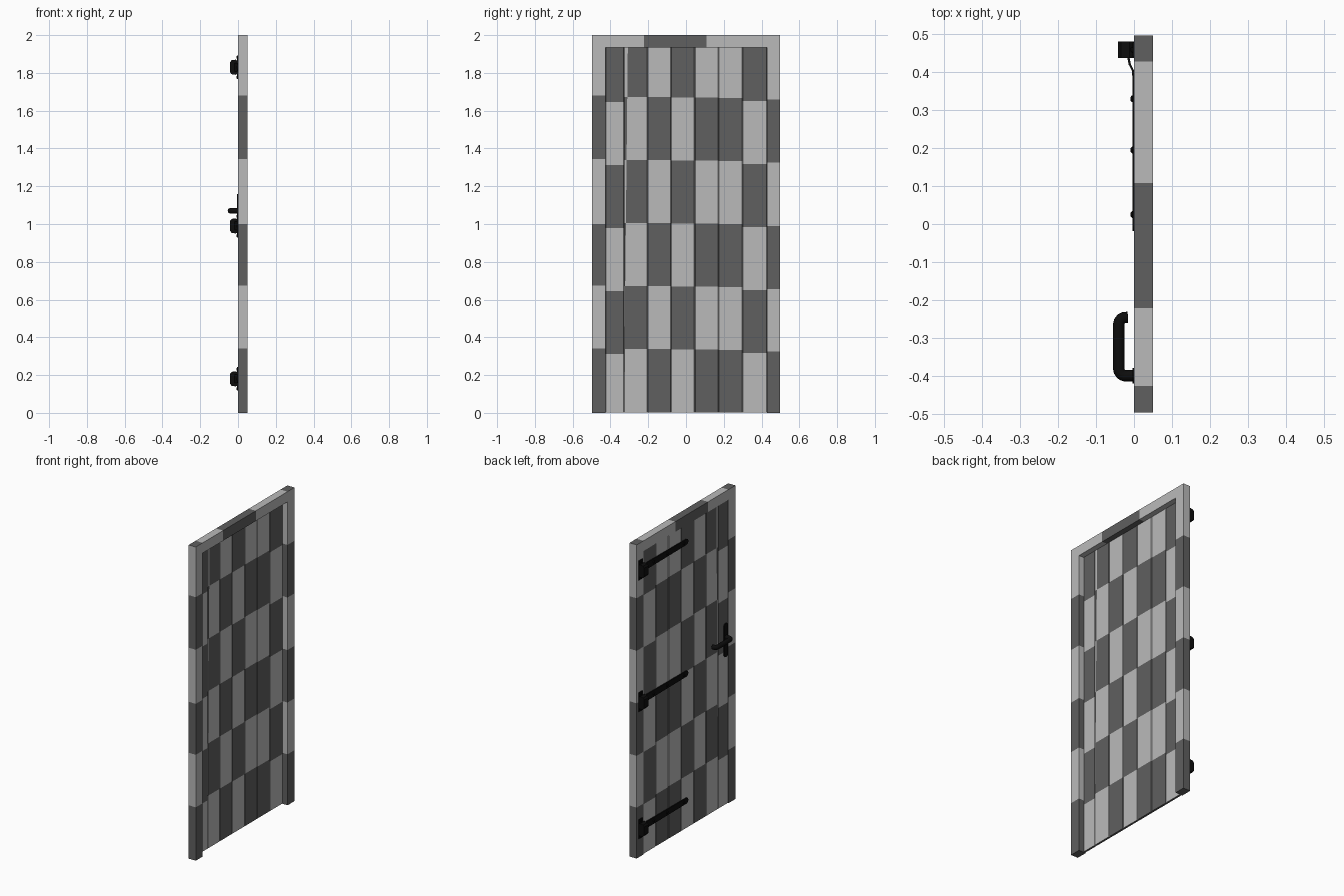
import bpy, bmesh, math
from mathutils import Vector

if "Cube" in bpy.data.objects:
    bpy.data.objects.remove(bpy.data.objects["Cube"])


def material(name, v):
    m = bpy.data.materials.new(name)
    m.diffuse_color = (v, v, v, 1)
    m.use_nodes = True
    m.node_tree.nodes["Principled BSDF"].inputs["Base Color"].default_value = m.diffuse_color
    return m


LIGHT = material("light_grey", 0.49)
DARK = material("dark_grey", 0.115)
BLACK = material("black_iron", 0.004)


def finish(name, bm, mats, smooth=False):
    bmesh.ops.recalc_face_normals(bm, faces=bm.faces)
    me = bpy.data.meshes.new(name)
    bm.to_mesh(me)
    bm.free()
    ob = bpy.data.objects.new(name, me)
    bpy.context.collection.objects.link(ob)
    for m in mats:
        me.materials.append(m)
    if smooth:
        bpy.ops.object.select_all(action='DESELECT')
        ob.select_set(True)
        bpy.context.view_layer.objects.active = ob
        bpy.ops.object.shade_smooth_by_angle(angle=math.radians(40))
    return ob


def box_mesh(lo, hi):
    bm = bmesh.new()
    bmesh.ops.create_cube(bm, size=1)
    for v in bm.verts:
        v.co = [l + (c + 0.5) * (h - l) for l, h, c in zip(lo, hi, v.co)]
    return bm


def cut(bm, point, normal):
    bmesh.ops.bisect_plane(bm, geom=bm.verts[:] + bm.edges[:] + bm.faces[:],
                           plane_co=point, plane_no=normal)


def banded_board(name, lo, hi, axis, cuts, first, bevel=0.0, strip=None):
    """Board cut into alternating light (0) and dark (1) bands along one axis."""
    bm = box_mesh(lo, hi)
    if bevel:
        edges = [e for e in bm.edges
                 if abs(e.verts[0].co.z - e.verts[1].co.z) > 0.5]
        bmesh.ops.bevel(bm, geom=edges, offset=bevel, segments=1, affect='EDGES')
    n = Vector((0, 0, 0))
    n[axis] = 1
    for c in cuts:
        cut(bm, n * c, n)
    if strip:
        cut(bm, strip[0], strip[1])
    bm.normal_update()
    for f in bm.faces:
        c = f.calc_center_median()
        idx = (first + sum(c[axis] > k for k in cuts)) % 2
        if strip and (c - strip[0]).dot(strip[1]) < 0:
            idx = 1 - idx
        if abs(f.normal.z) > 0.9 and axis == 2:
            idx = 1                      # end grain is dark
        f.material_index = idx
    return finish(name, bm, [LIGHT, DARK])


# Frame: two jambs and a lintel
banded_board("jamb_handle_side", (0, -0.497, 0), (0.05, -0.427, 2), 2,
             [0.34, 0.675, 1.0, 1.345, 1.68], 1)
banded_board("jamb_hinge_side", (0, 0.428, 0), (0.05, 0.497, 2), 2,
             [0.325, 0.655, 0.99, 1.325, 1.66], 1)
banded_board("lintel", (0, -0.427, 1.935), (0.05, 0.428, 2), 1, [-0.222, 0.108], 0)

# Vertical planks
edges = [-0.427, -0.328, -0.204, -0.079, 0.046, 0.173, 0.3, 0.428]
first = [0, 0, 1, 0, 1, 1, 0]
shift = [-0.022, 0.005, 0.005, 0.002, 0.003, 0.0, -0.015]
slant = (Vector((0, -0.326, 0.3)), Vector((0, 1, -0.011)).normalized())
for i in range(7):
    banded_board("plank_%d" % (i + 1), (0.002, edges[i], 0.003),
                 (0.015, edges[i + 1], 1.935), 2,
                 [k / 3 + shift[i] for k in range(1, 6)], first[i], 0.003,
                 slant if i == 1 else None)


def prism(name, pts, axis, a, b, bevel=0.0):
    """Extrude a closed 2D outline along x (y,z outline) or y (x,z outline)."""
    bm = bmesh.new()
    place = (lambda p, t: (t, p[0], p[1])) if axis == 0 else (lambda p, t: (p[0], t, p[1]))
    f = bm.faces.new([bm.verts.new(place(p, a)) for p in pts])
    r = bmesh.ops.extrude_face_region(bm, geom=[f])
    d = Vector((b - a, 0, 0)) if axis == 0 else Vector((0, b - a, 0))
    bmesh.ops.translate(bm, vec=d, verts=[g for g in r["geom"]
                                          if isinstance(g, bmesh.types.BMVert)])
    return finish(name, bm, [BLACK])


def stud(name, y, z, r=0.009, x0=0.002, x1=-0.009):
    """Domed bolt head pointing to -x."""
    bm = bmesh.new()
    rings = [(x0, r), (x1 * 0.6, r), (x1, r * 0.55)]
    loops = [[bm.verts.new((x, y + q * math.cos(k * math.pi / 6),
                            z + q * math.sin(k * math.pi / 6))) for k in range(12)]
             for x, q in rings]
    for a, b in zip(loops, loops[1:]):
        for k in range(12):
            bm.faces.new((a[k], a[(k + 1) % 12], b[(k + 1) % 12], b[k]))
    bm.faces.new(loops[-1])
    bm.faces.new(loops[0])
    return finish(name, bm, [BLACK], True)


def arc(cy, cz, r, a0, a1, n=8):
    return [(cy + r * math.cos(math.radians(a0 + (a1 - a0) * k / n)),
             cz + r * math.sin(math.radians(a0 + (a1 - a0) * k / n))) for k in range(n + 1)]


# Three strap hinges
for n, z in enumerate((1.83, 0.99, 0.18), 1):
    # strap with rounded tip, lying on the planks
    prism("hinge_strap_%d" % n,
          [(0.40, z - 0.021), (0.40, z + 0.021)] + arc(0.0, z, 0.018, 90, 270),
          0, 0.003, -0.004)
    # bent neck from strap to knuckle
    bm = bmesh.new()
    path = [(0.385, -0.004), (0.405, -0.006), (0.42, -0.014), (0.44, -0.018)]
    outline = path + [(y, x + 0.006) for y, x in reversed(path)]
    fs = [bm.faces.new([bm.verts.new((x, y, z + s * 0.022)) for y, x in outline])
          for s in (-1, 1)]
    bmesh.ops.bridge_loops(bm, edges=bm.edges[:])
    finish("hinge_neck_%d" % n, bm, [BLACK])
    # knuckle block with chamfered corners
    prism("hinge_knuckle_%d" % n,
          [(0, z - 0.033), (0, z + 0.033), (-0.012, z + 0.04), (-0.034, z + 0.037),
           (-0.042, z + 0.026), (-0.042, z - 0.026), (-0.034, z - 0.037),
           (-0.012, z - 0.04)], 1, 0.437, 0.481)
    # jamb plate with bolts
    prism("hinge_plate_%d" % n,
          [(0.44, z - 0.062), (0.478, z - 0.062), (0.478, z + 0.062), (0.44, z + 0.062)],
          0, 0.001, -0.004)
    for k, y in enumerate((0.33, 0.195, 0.025)):
        stud("strap_bolt_%d_%d" % (n, k + 1), y, z)
    for k, s in enumerate((-1, 1)):
        stud("plate_bolt_%d_%d" % (n, k + 1), 0.459, z + s * 0.052, 0.008)

# Handle back plate with rounded ends
prism("handle_plate", arc(-0.4, 1.14, 0.02, 0, 180) + arc(-0.4, 0.965, 0.02, 180, 360),
      0, 0.003, -0.004)

# Lever: a rounded bar swept along a bent path
path = [(0.003, -0.4), (-0.025, -0.4)]
path += [(-0.022 + 0.018 * math.cos(math.radians(a)), -0.382 + 0.018 * math.sin(math.radians(a)))
         for a in (-115, -135, -160, -180)]
path += [(-0.022 + 0.018 * math.cos(math.radians(a)), -0.264 + 0.018 * math.sin(math.radians(a)))
         for a in (180, 155, 130, 105)]
path += [(-0.016, -0.246)]
cu = bpy.data.curves.new("lever_path", 'CURVE')
cu.dimensions = '3D'
sp = cu.splines.new('POLY')
sp.points.add(len(path) - 1)
for p, (x, y) in zip(sp.points, path):
    p.co = (x, y, 1.07, 1)
cu.bevel_depth = 0.015
cu.bevel_resolution = 3
cu.use_fill_caps = True
cu.materials.append(BLACK)
ob = bpy.data.objects.new("lever_handle", cu)
bpy.context.collection.objects.link(ob)
